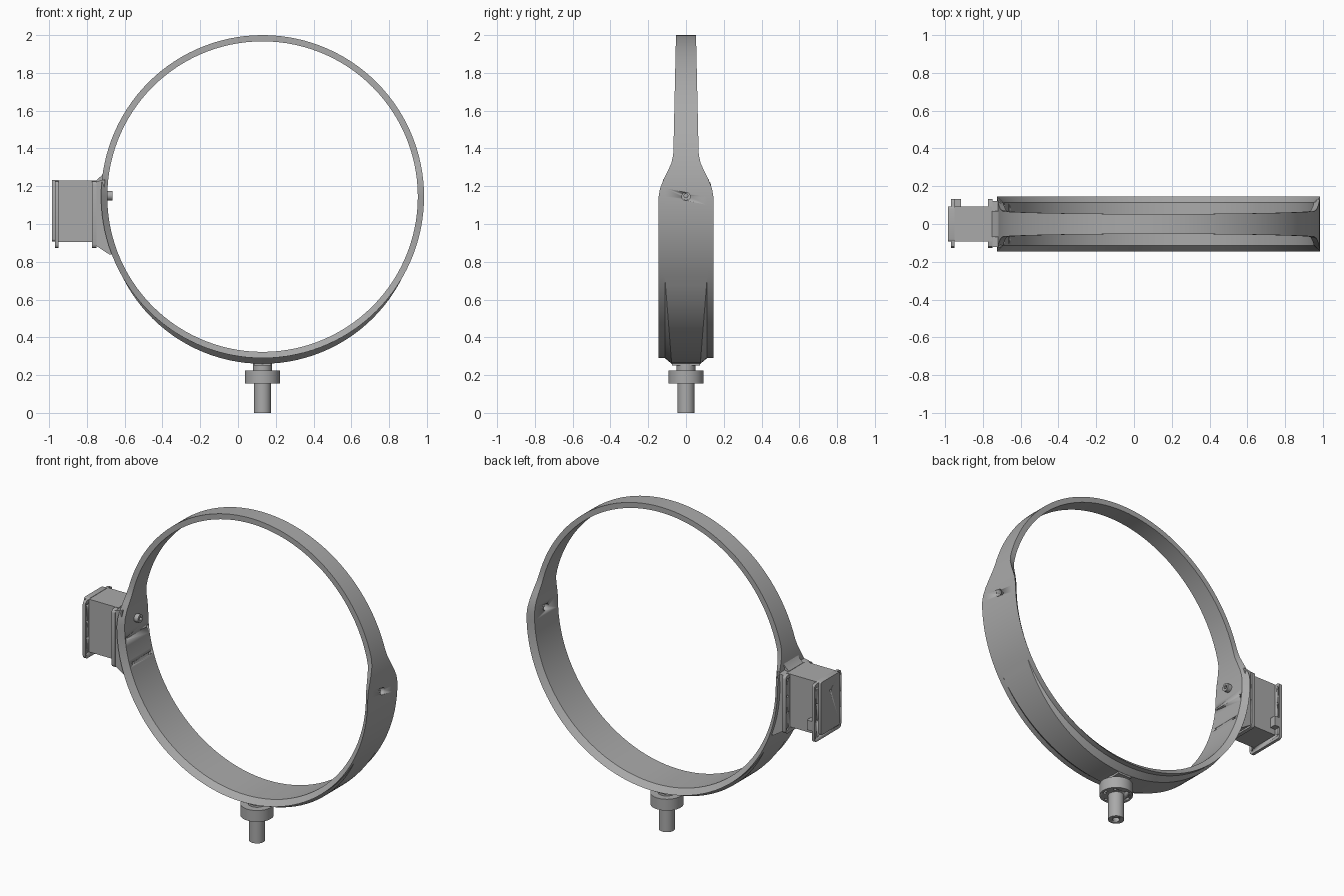
import bpy, bmesh, math
from mathutils import Vector, Matrix

cube = bpy.data.objects.get("Cube")
if cube:
    bpy.data.objects.remove(cube, do_unlink=True)

grey = bpy.data.materials.new("plain grey")
grey.use_nodes = True
GREY = (0.4, 0.4, 0.4, 1)
grey.diffuse_color = GREY
grey.node_tree.nodes["Principled BSDF"].inputs["Base Color"].default_value = GREY

CX, CZ = 0.13, 1.145        # ring centre
R_IN, R_OUT = 0.822, 0.855  # ring radii
AXES = {"x": Matrix.Rotation(math.pi / 2, 4, "Y"), "z": Matrix.Identity(4)}


def finish(name, bm, angle=30):
    bmesh.ops.recalc_face_normals(bm, faces=bm.faces)
    mesh = bpy.data.meshes.new(name)
    bm.to_mesh(mesh)
    bm.free()
    mesh.materials.append(grey)
    obj = bpy.data.objects.new(name, mesh)
    bpy.context.collection.objects.link(obj)
    activate(obj)
    bpy.ops.object.shade_smooth_by_angle(angle=math.radians(angle))
    return obj


def activate(obj):
    bpy.ops.object.select_all(action="DESELECT")
    obj.select_set(True)
    bpy.context.view_layer.objects.active = obj


def add_cyl(bm, centre, radius, length, axis, sides=24):
    bmesh.ops.create_cone(bm, cap_ends=True, segments=sides, radius1=radius, radius2=radius,
                          depth=length, matrix=Matrix.Translation(centre) @ AXES[axis])


def cylinders(name, items, sides=24):
    bm = bmesh.new()
    for item in items:
        add_cyl(bm, *item, sides=sides)
    return finish(name, bm)


def box(name, x, y, z, bevel=0.0, along=None):
    """Box from ranges; bevels all edges, or only those along one axis."""
    bm = bmesh.new()
    lo, hi = Vector((x[0], y[0], z[0])), Vector((x[1], y[1], z[1]))
    bmesh.ops.create_cube(bm, size=1, matrix=Matrix.Translation((lo + hi) / 2)
                          @ Matrix.Diagonal((*(hi - lo), 1)))
    if bevel:
        edges = [e for e in bm.edges if along is None
                 or abs((e.verts[0].co - e.verts[1].co)[along]) > 1e-4]
        bmesh.ops.bevel(bm, geom=edges, offset=bevel, segments=3, profile=0.5, affect="EDGES")
    return finish(name, bm)


def prism(name, outline, half):
    """Extrude an x-z outline symmetrically in y."""
    bm = bmesh.new()
    face = bm.faces.new([bm.verts.new((x, -half, z)) for x, z in outline])
    out = bmesh.ops.extrude_face_region(bm, geom=[face])["geom"]
    for v in out:
        if isinstance(v, bmesh.types.BMVert):
            v.co.y = half
    return finish(name, bm)


def drill(obj, items, sides=16):
    cutter = cylinders("hole_cutter", items, sides)
    cutter.hide_render = True
    mod = obj.modifiers.new("holes", "BOOLEAN")
    mod.operation, mod.solver, mod.object = "DIFFERENCE", "EXACT", cutter
    activate(obj)
    bpy.ops.object.modifier_apply(modifier=mod.name)
    bpy.data.objects.remove(cutter, do_unlink=True)


def ramp(v, points):
    for (a, fa), (b, fb) in zip(points, points[1:]):
        if v <= b:
            return fa + (fb - fa) * max(0, (v - a) / (b - a))
    return points[-1][1]


# Hoop: wide bevelled lower half, slim upper half, swollen rib underneath
bm = bmesh.new()
rings = []
STEPS = 120
for i in range(STEPS):
    a = 2 * math.pi * i / STEPS
    z = CZ + R_OUT * math.sin(a)
    half = ramp(z, [(1.17, 0.145), (1.25, 0.113), (1.31, 0.08), (1.37, 0.067), (2, 0.053)])
    inner = half - ramp(z, [(1.17, 0.03), (1.37, 0.0)])
    rib = max(0, -math.sin(a) - 0.5) * 0.06
    base = min(half * 0.8, 0.112)
    side = [(inner, R_IN), (half, R_OUT), (base, R_OUT), (base - rib * 1.2, R_OUT + rib)]
    section = side + [(-y, r) for y, r in reversed(side)]
    rings.append([bm.verts.new((CX + r * math.cos(a), y, CZ + r * math.sin(a)))
                  for y, r in section])
for i, ring in enumerate(rings):
    nxt = rings[(i + 1) % STEPS]
    for j in range(len(ring)):
        k = (j + 1) % len(ring)
        bm.faces.new((ring[j], ring[k], nxt[k], nxt[j]))
bmesh.ops.remove_doubles(bm, verts=bm.verts, dist=1e-5)
hoop = finish("hoop", bm, 20)
drill(hoop, [((CX + 0.84, 0, CZ), 0.022, 0.2, "x")]
      + [((-0.68, s * y, z), 0.008, 0.12, "x") for s in (-1, 1)
         for y, z in ((0.1, 1.06), (0.08, 0.91))])

# Pivot screw on the inside of the right wall
screw = cylinders("pivot_screw", [((-0.69, 0, 1.15), 0.025, 0.05, "x")])
drill(screw, [((-0.665, 0, 1.15), 0.012, 0.03, "x")], 6)


# Saddle bracket joining the gearbox to the hoop
def hugging(z0, z1, steps=10):
    mid = (R_IN + R_OUT) / 2
    for i in range(steps + 1):
        z = z0 + (z1 - z0) * i / steps
        yield CX - math.sqrt(mid ** 2 - (z - CZ) ** 2), z


prism("saddle", [(-0.752, 1.225), (-0.752, 0.885), (-0.68, 0.838)] + list(hugging(0.84, 1.235)), 0.122)
prism("saddle_gusset", [(-0.752, 1.2), (-0.75, 1.232), (-0.722, 1.256), (-0.7, 1.3),
                        (-0.688, 1.34)] + list(hugging(1.335, 1.2)), 0.07)

# Gearbox with cover, two drilled flanges and a cable socket
box("gearbox", (-0.95, -0.75), (-0.093, 0.093), (0.905, 1.23))
box("gearbox_cover", (-0.985, -0.95), (-0.093, 0.093), (0.908, 1.232), 0.012, 0)
box("cable_socket", (-0.952, -0.915), (0.09, 0.132), (0.94, 1.0))
for name, x0, x1 in (("outer_flange", -0.968, -0.95), ("inner_flange", -0.772, -0.748)):
    flange = box(name, (x0, x1), (-0.128, 0.132), (0.872, 1.228), 0.02, 0)
    drill(flange, [((x0, s * 0.112, z), 0.008, 0.1, "x") for s in (-1, 1)
                   for z in (0.9, 1.0, 1.1, 1.2)], 12)
drill(bpy.data.objects["gearbox_cover"], [((-0.985, 0, 1.15), 0.008, 0.02, "x")], 12)

# Mounting stem below the hoop
neck = cylinders("stem_neck", [((CX, 0, 0.25), 0.05, 0.08, "z")], 32)
box("stem_pad", (CX - 0.045, CX + 0.045), (-0.075, 0.075), (0.25, 0.28))
collar = cylinders("stem_collar", [((CX, 0, 0.19), 0.093, 0.07, "z")], 48)
drill(collar, [((CX + 0.07 * math.cos(a), 0.07 * math.sin(a), 0.155), 0.009, 0.04, "z")
               for a in [math.pi / 4 + i * math.pi / 3 for i in range(6)]], 12)
shaft = cylinders("stem_shaft", [((CX, 0, 0.08), 0.045, 0.16, "z")], 32)
drill(shaft, [((CX, 0, 0), 0.02, 0.08, "z")])
